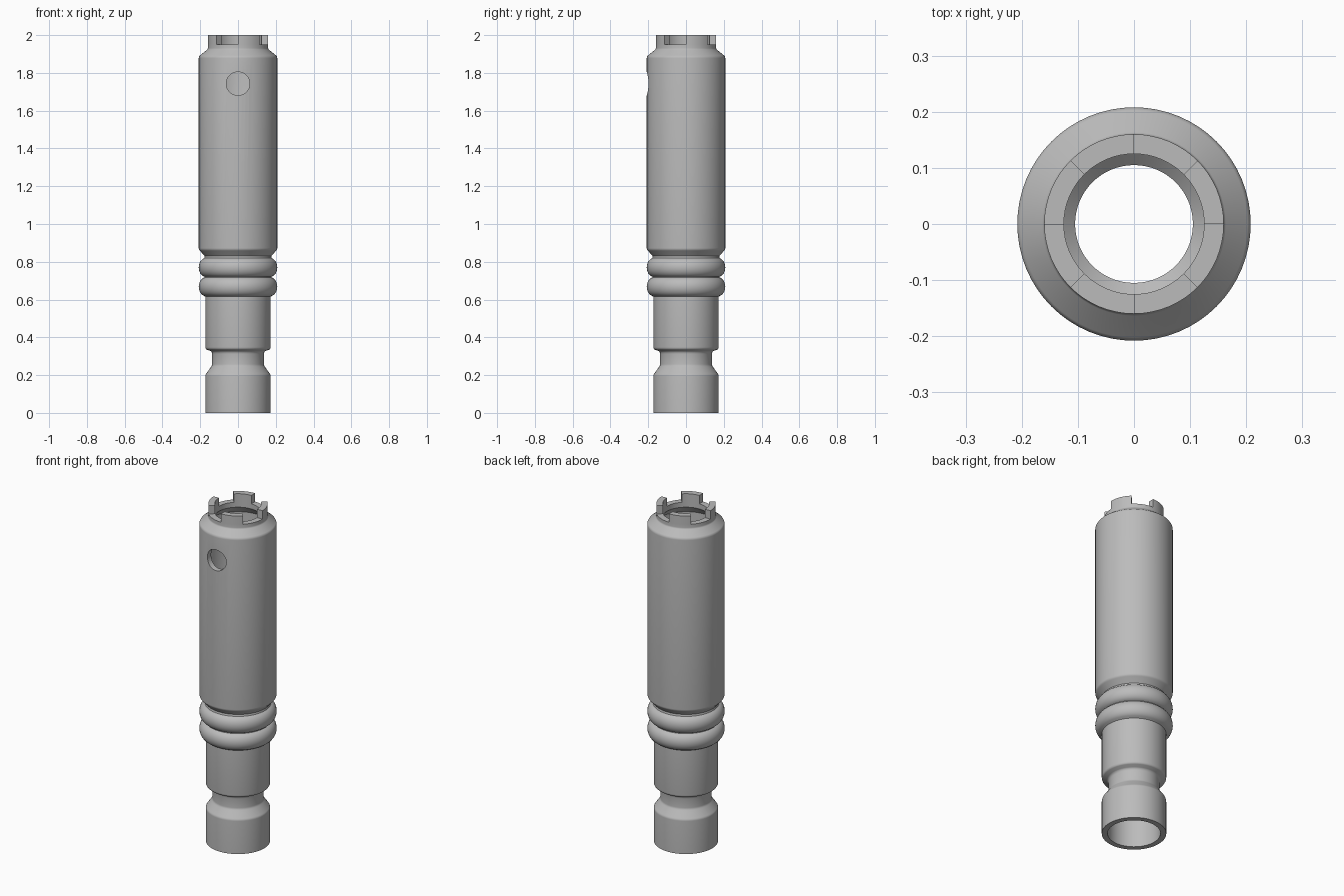
import bpy, bmesh, math
from mathutils import Matrix

if "Cube" in bpy.data.objects:
    bpy.data.objects.remove(bpy.data.objects["Cube"], do_unlink=True)

SEGMENTS = 64
WALL = 0.033

metal = bpy.data.materials.new("plain grey")
metal.use_nodes = True
GREY = (0.5, 0.5, 0.5, 1)
metal.diffuse_color = GREY
metal.node_tree.nodes["Principled BSDF"].inputs["Base Color"].default_value = GREY


def arc(r, z, size_r, size_z, start, end, steps):
    """Elliptical arc in the radius/height plane, angles in degrees."""
    points = []
    for i in range(steps + 1):
        a = math.radians(start + (end - start) * i / steps)
        points.append((r + size_r * math.cos(a), z + size_z * math.sin(a)))
    return points


# Outer profile, from the foot upwards
outer = [(0.173, 0), (0.173, 0.195)]
outer += arc(0.153, 0.195, 0.02, 0.02, 10, 45, 3)
outer += arc(0.157, 0.258, 0.02, 0.02, 225, 180, 3)        # groove
outer += arc(0.157, 0.312, 0.02, 0.02, 180, 125, 3)
outer += arc(0.157, 0.348, 0.016, 0.016, -55, 0, 3)
outer += [(0.173, 0.615)]
for z in (0.668, 0.77):                                     # two round ribs
    outer += arc(0.168, z, 0.04, 0.051, -75, 75, 12)
outer += [(0.176, 0.83)]
outer += arc(0.188, 0.873, 0.02, 0.02, -50, 0, 4)           # main barrel
outer += arc(0.188, 1.878, 0.02, 0.02, 0, 45, 4)
outer += arc(0.172, 1.931, 0.012, 0.012, 225, 180, 3)
outer += [(0.16, 1.95)]

# Bore, from the top rim downwards
inner = [(0.125, 1.95), (0.125, 1.92), (0.208 - WALL, 1.87),
         (0.208 - WALL, 0.89), (0.143, 0.83), (0.143, 0.36),
         (0.105, 0.325), (0.105, 0.24), (0.142, 0.195), (0.142, 0)]
profile = outer + inner

# Turned tube with a ring of four teeth raised from its rim
bm = bmesh.new()
rings = []
for i in range(SEGMENTS):
    a = math.tau * i / SEGMENTS
    rings.append([bm.verts.new((r * math.cos(a), r * math.sin(a), z)) for r, z in profile])
rim_index = len(outer) - 1
teeth = [[] for _ in range(4)]
for i in range(SEGMENTS):
    here, after = rings[i], rings[(i + 1) % SEGMENTS]
    for j in range(len(profile)):
        k = (j + 1) % len(profile)
        face = bm.faces.new((here[j], after[j], after[k], here[k]))
        sector = i * 8 // SEGMENTS
        if j == rim_index and sector % 2 == 0:
            teeth[sector // 2].append(face)
for tooth in teeth:
    raised = bmesh.ops.extrude_face_region(bm, geom=tooth)["geom"]
    bmesh.ops.translate(bm, vec=(0, 0, 0.05),
                        verts=[v for v in raised if isinstance(v, bmesh.types.BMVert)])
    bmesh.ops.delete(bm, geom=tooth, context="FACES")
bmesh.ops.recalc_face_normals(bm, faces=bm.faces)
mesh = bpy.data.meshes.new("tube_body")
bm.to_mesh(mesh)
bm.free()
mesh.materials.append(metal)
body = bpy.data.objects.new("tube_body", mesh)
bpy.context.collection.objects.link(body)

# Round port through the front wall
cutter_mesh = bpy.data.meshes.new("port_cutter")
bm = bmesh.new()
bmesh.ops.create_cone(bm, cap_ends=True, segments=48, radius1=0.062, radius2=0.062, depth=0.2,
                      matrix=Matrix.Translation((0, -0.2, 1.743)) @ Matrix.Rotation(math.pi / 2, 4, "X"))
bm.to_mesh(cutter_mesh)
bm.free()
cutter_mesh.materials.append(metal)
cutter = bpy.data.objects.new("port_cutter", cutter_mesh)
bpy.context.collection.objects.link(cutter)
cutter.hide_render = True

bpy.ops.object.select_all(action="DESELECT")
bpy.context.view_layer.objects.active = body
body.select_set(True)
port = body.modifiers.new("port", "BOOLEAN")
port.operation = "DIFFERENCE"
port.solver = "EXACT"
port.object = cutter
bpy.ops.object.modifier_apply(modifier=port.name)
bpy.data.objects.remove(cutter, do_unlink=True)
bpy.ops.object.shade_smooth_by_angle(angle=math.radians(35))
